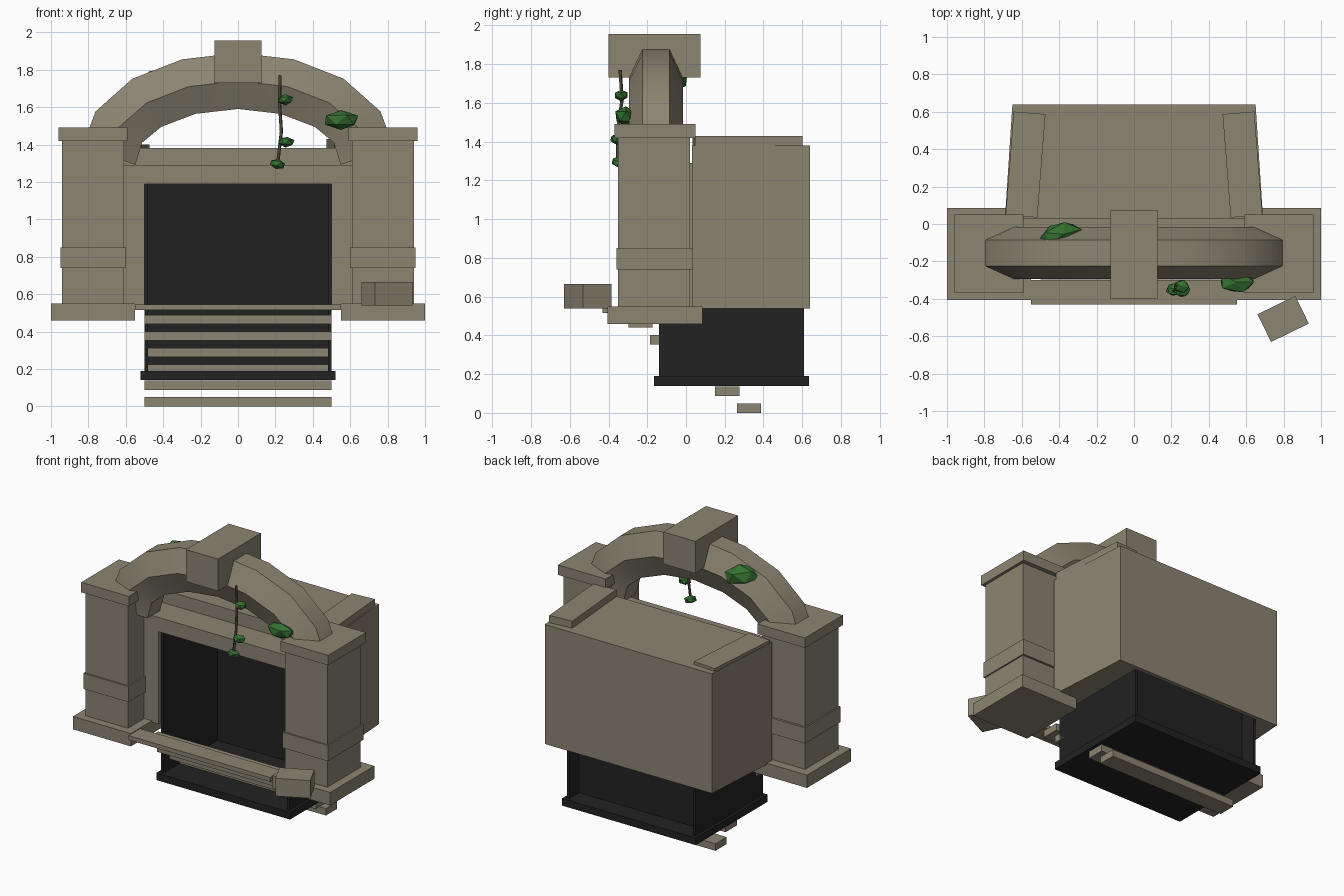
import bpy, bmesh, math, random
from mathutils import Vector, Matrix

if "Cube" in bpy.data.objects:
    bpy.data.objects.remove(bpy.data.objects["Cube"])

random.seed(4)


def material(name, rgb):
    m = bpy.data.materials.new(name)
    m.diffuse_color = (*rgb, 1)
    m.use_nodes = True
    m.node_tree.nodes["Principled BSDF"].inputs["Base Color"].default_value = m.diffuse_color
    return m


STONE = material("weathered stone", (0.265, 0.233, 0.170))
DARK = material("dark interior", (0.016, 0.016, 0.016))
GREEN = material("ivy green", (0.035, 0.165, 0.030))
STEM = material("vine stem", (0.075, 0.058, 0.035))


def finish(name, bm, mat):
    bmesh.ops.recalc_face_normals(bm, faces=bm.faces)
    me = bpy.data.meshes.new(name)
    bm.to_mesh(me)
    bm.free()
    me.materials.append(mat)
    ob = bpy.data.objects.new(name, me)
    bpy.context.collection.objects.link(ob)
    return ob


def box(name, x, y, z, mat=STONE, turn=0):
    """Box from (min, max) ranges, turned about its own vertical axis."""
    size = [r[1] - r[0] for r in (x, y, z)]
    mid = [(r[1] + r[0]) / 2 for r in (x, y, z)]
    bm = bmesh.new()
    bmesh.ops.create_cube(bm, size=1, matrix=Matrix.Diagonal((*size, 1)))
    ob = finish(name, bm, mat)
    ob.location = mid
    ob.rotation_euler.z = math.radians(turn)
    return ob


def prism(name, plan, z0, z1, mat=STONE):
    """Upright extrusion of a plan outline."""
    bm = bmesh.new()
    face = bm.faces.new([bm.verts.new((px, py, z0)) for px, py in plan])
    new = bmesh.ops.extrude_face_region(bm, geom=[face])["geom"]
    for v in new:
        if isinstance(v, bmesh.types.BMVert):
            v.co.z = z1
    return finish(name, bm, mat)


def leaf(name, loc, scale, turn=0):
    """Squashed, slightly uneven low-poly clump."""
    bm = bmesh.new()
    bmesh.ops.create_icosphere(bm, subdivisions=1, radius=1)
    for v in bm.verts:
        v.co *= random.uniform(0.88, 1.08)
    ob = finish(name, bm, GREEN)
    ob.location, ob.scale = loc, scale
    ob.rotation_euler = (0, math.radians(turn), math.radians(turn))
    return ob


# Pillars, door jambs and dark side walls on both sides
def mirrored(name, x, y, z, mat=STONE):
    box("right_" + name, x, y, z, mat)
    box("left_" + name, (-x[1], -x[0]), y, z, mat)


mirrored("pillar_base", (0.55, 1.0), (-0.405, 0.085), (0.46, 0.55))
mirrored("pillar_shaft", (0.61, 0.94), (-0.35, 0.02), (0.55, 1.42))
mirrored("pillar_band", (0.60, 0.95), (-0.36, 0.035), (0.74, 0.85))
mirrored("pillar_cap", (0.59, 0.96), (-0.37, 0.05), (1.42, 1.49))
mirrored("door_jamb", (0.50, 0.615), (-0.17, 0.03), (0.54, 1.29))
mirrored("inner_wall", (0.48, 0.50), (-0.14, 0.61), (0.19, 1.19), DARK)

# Doorway lintel and threshold
box("lintel", (-0.5, 0.5), (-0.17, 0.03), (1.19, 1.29))
box("threshold", (-0.55, 0.55), (-0.43, -0.30), (0.515, 0.545))

# Dark stairwell: back wall and floor
box("inner_back_wall", (-0.48, 0.48), (0.46, 0.50), (0.19, 1.19), DARK)
box("stairwell_floor", (-0.52, 0.52), (-0.165, 0.635), (0.14, 0.19), DARK)

# Stone shell behind the door, flaring towards the front
prism("shell_walls", [(0.5, 0.03), (0.69, 0.03), (0.65, 0.64), (-0.65, 0.64),
                      (-0.69, 0.03), (-0.5, 0.03), (-0.5, 0.61), (0.5, 0.61)],
      0.54, 1.19)
prism("shell_roof", [(0.69, 0.03), (0.65, 0.64), (-0.65, 0.64), (-0.69, 0.03)],
      1.19, 1.38)
box("right_roof_slab", (0.495, 0.665), (0.04, 0.595), (1.31, 1.43), turn=4.5)
box("left_roof_slab", (-0.665, -0.495), (0.04, 0.595), (1.28, 1.40), turn=-4.5)

# Descending steps
for i in range(6):
    y = 0.262 - 0.112 * i
    z = 0.088 * i
    w = 0.48 if i in (2, 3) else 0.5
    box(f"step_{6 - i}", (-w, w), (y, y + 0.125), (z, z + 0.049))


# Arch: six-sided section swept along half an ellipse
def build_arch():
    bm = bmesh.new()
    path = [Vector((0.69 * math.cos(math.pi * i / 8), 0,
                    1.34 + 0.40 * math.sin(math.pi * i / 8))) for i in range(9)]
    section = [(0.07, 0.15), (0.14, 0), (0.07, -0.15),
               (-0.07, -0.15), (-0.14, 0), (-0.07, 0.15)]
    rings = []
    for i, p in enumerate(path):
        a = (p - path[i - 1]).normalized() if i > 0 else Vector()
        b = (path[i + 1] - p).normalized() if i < 8 else Vector()
        t = (a + b).normalized()
        n = Vector((t.z, 0, -t.x))
        rings.append([bm.verts.new(p + n * h + Vector((0, s - 0.155, 0)))
                      for s, h in section])
    for r, q in zip(rings, rings[1:]):
        for k in range(6):
            bm.faces.new((r[k], r[(k + 1) % 6], q[(k + 1) % 6], q[k]))
    bm.faces.new(rings[0])
    bm.faces.new(rings[-1])
    return finish("arch", bm, STONE)


arch = build_arch()
bpy.context.view_layer.objects.active = arch
arch.select_set(True)
bpy.ops.object.shade_smooth_by_angle(angle=math.radians(30))
box("keystone", (-0.125, 0.125), (-0.40, 0.075), (1.73, 1.955))

# Fallen block beside the threshold
box("fallen_block", (0.685, 0.91), (-0.59, -0.425), (0.54, 0.665), turn=26)

# Ivy clumps on the arch
leaf("front_ivy_clump", (0.55, -0.31, 1.53), (0.105, 0.06, 0.056))
leaf("back_ivy_clump", (-0.395, -0.06, 1.74), (0.125, 0.07, 0.07), 15)

# Hanging vine with leaves
curve = bpy.data.curves.new("vine_stem", "CURVE")
curve.dimensions = "3D"
curve.bevel_depth = 0.009
curve.bevel_resolution = 0
curve.use_fill_caps = True
points = [(0.225, -0.34, 1.77), (0.222, -0.33, 1.62),
          (0.232, -0.35, 1.47), (0.21, -0.355, 1.28)]
spline = curve.splines.new("POLY")
spline.points.add(len(points) - 1)
for sp, co in zip(spline.points, points):
    sp.co = (*co, 1)
curve.materials.append(STEM)
bpy.context.collection.objects.link(bpy.data.objects.new("vine_stem", curve))
for i, loc in enumerate([(0.255, -0.335, 1.64), (0.258, -0.355, 1.415),
                         (0.21, -0.35, 1.295)]):
    leaf(f"vine_leaf_{i + 1}", loc, (0.045, 0.038, 0.03), 8 * i)
